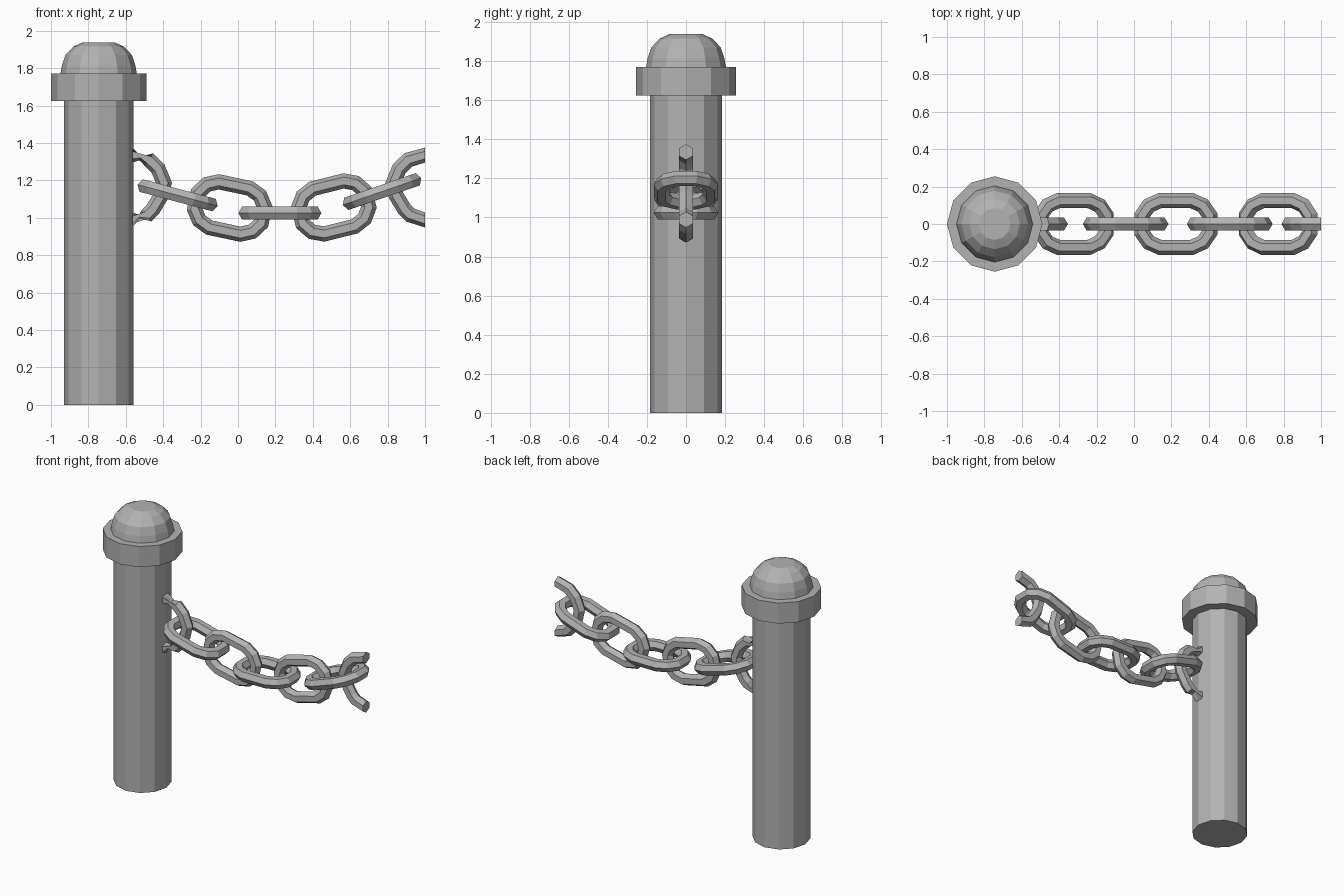
import bpy, bmesh, math
from mathutils import Matrix, Vector

cube = bpy.data.objects.get("Cube")
if cube:
    bpy.data.objects.remove(cube, do_unlink=True)

steel = bpy.data.materials.new("grey metal")
steel.use_nodes = True
GREY = (0.45, 0.45, 0.45, 1)
steel.diffuse_color = GREY
steel.node_tree.nodes["Principled BSDF"].inputs["Base Color"].default_value = GREY

POST_X = -0.745
WIRE = 0.04  # wire radius of the chain


def finish(bm, name, matrix):
    """Turn a bmesh into a flat shaded object."""
    bmesh.ops.recalc_face_normals(bm, faces=bm.faces[:])
    mesh = bpy.data.meshes.new(name)
    bm.to_mesh(mesh)
    bm.free()
    mesh.materials.append(steel)
    obj = bpy.data.objects.new(name, mesh)
    obj.matrix_world = matrix
    bpy.context.collection.objects.link(obj)
    return obj


def turned(name, profile, sides=12):
    """Stack of polygon rings, capped at both ends."""
    bm = bmesh.new()
    rings = [[bm.verts.new((r * math.cos(math.tau * i / sides),
                            r * math.sin(math.tau * i / sides), z))
              for i in range(sides)] for r, z in profile]
    for a, b in zip(rings, rings[1:]):
        for i in range(sides):
            j = (i + 1) % sides
            bm.faces.new((a[i], a[j], b[j], b[i]))
    bm.faces.new(rings[0])
    bm.faces.new(rings[-1])
    return finish(bm, name, Matrix.Translation((POST_X, 0, 0)))


def wire(name, path, closed, matrix):
    """Sweep a hexagonal bar along a path in the local XZ plane."""
    bm = bmesh.new()
    pts = [Vector(p) for p in path]
    n = len(pts)
    rings = []
    for i, p in enumerate(pts):
        before = (p - pts[i - 1]).normalized() if closed or i > 0 else None
        after = (pts[(i + 1) % n] - p).normalized() if closed or i < n - 1 else None
        if before is None or after is None:  # square cut on the vertical plane
            side, stretch = Vector((0, 1)), 1
        else:
            tangent = (before + after).normalized()
            side = Vector((-tangent.y, tangent.x))
            stretch = 1 / tangent.dot(after)
            if not closed:
                side = -side
        if not closed and i == 0:
            side = Vector((0, 1))
        if not closed and i == n - 1:
            side = Vector((0, -1))
        ring = []
        for k in range(6):
            a = math.tau * k / 6
            q = p + side * (WIRE * stretch * math.cos(a))
            ring.append(bm.verts.new((q.x, WIRE * math.sin(a), q.y)))
        rings.append(ring)
    for i in range(n if closed else n - 1):
        a, b = rings[i], rings[(i + 1) % n]
        for k in range(6):
            m = (k + 1) % 6
            bm.faces.new((a[k], a[m], b[m], b[k]))
    if not closed:
        bm.faces.new(rings[0])
        bm.faces.new(rings[-1])
    return finish(bm, name, matrix)


# Post, collar and domed cap
turned("post", [(0.185, 0), (0.185, 1.63)])
turned("collar", [(0.255, 1.625), (0.255, 1.77)])
turned("domed_cap", [(0.205, 1.765), (0.196, 1.815), (0.178, 1.87),
                     (0.135, 1.915), (0.085, 1.938)])

# Full links: a quarter outline mirrored into an oval
quarter = [(0.182, 0.045), (0.145, 0.098), (0.085, 0.125)]
half = quarter + [(-x, z) for x, z in reversed(quarter)]
oval = half + [(-x, -z) for x, z in half]

links = [  # x, z, tilt in degrees, lies flat
    (-0.323, 1.12, -15, True),
    (-0.045, 1.052, -12, False),
    (0.224, 1.025, 0, True),
    (0.512, 1.055, 14, False),
    (0.77, 1.14, 19, True),
]
for number, (x, z, tilt, flat) in enumerate(links, 1):
    place = Matrix.Translation((x, 0, z)) @ Matrix.Rotation(math.radians(-tilt), 4, "Y")
    if flat:
        place = place @ Matrix.Rotation(math.pi / 2, 4, "X")
    wire(f"chain_link_{number}", oval, True, place)

# Open half links at both ends, mirrored
hook = [(0, 0.175), (0.09, 0.149), (0.138, 0.102), (0.17, 0.025),
        (0.155, -0.04), (0.11, -0.115), (0.08, -0.145), (0, -0.172)]
wire("post_half_link", hook, False, Matrix.Translation((-0.565, 0, 1.16)))
wire("end_half_link", [(-x, z) for x, z in reversed(hook)][::-1], False,
     Matrix.Translation((1, 0, 1.16)))
